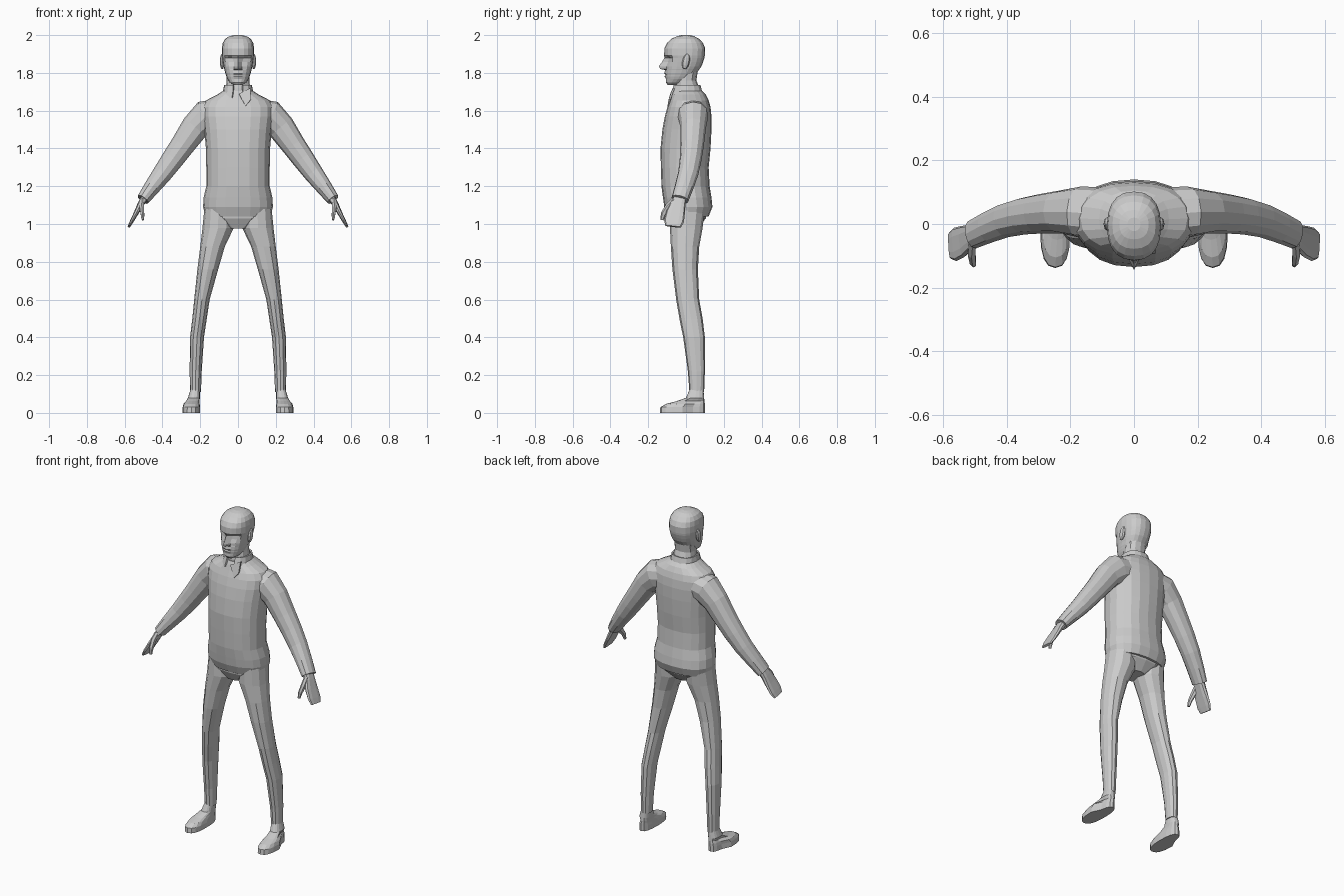
import bpy, bmesh, math
from mathutils import Vector, Matrix


def curve_pt(a, p):
    """Point on a unit rounded square, starting at the front (-y)."""
    c, s = math.sin(a), -math.cos(a)
    return (math.copysign(abs(c) ** (2 / p), c), math.copysign(abs(s) ** (2 / p), s))


def flat_ring(z, xi, xo, yf, yb, n=16, p=2.3, gap=0.0):
    """Horizontal section from xi to xo and yf to yb; gap leaves the front open."""
    pts = []
    for i in range(n):
        a = gap + (2 * math.pi - 2 * gap) * i / (n - 1) if gap else 2 * math.pi * i / n
        u, v = curve_pt(a, p)
        pts.append(Vector(((xi + xo) / 2 + u * (xo - xi) / 2,
                           (yf + yb) / 2 + v * (yb - yf) / 2, z)))
    return pts


def path_rings(stations, n=10, p=2.2):
    """Sections square to a path; each station is x, y, z, thickness, depth."""
    c = [Vector(s[:3]) for s in stations]
    rings = []
    for i, s in enumerate(stations):
        t = (c[min(i + 1, len(c) - 1)] - c[max(i - 1, 0)]).normalized()
        u = Vector((0, 1, 0)).cross(t).normalized()
        v = t.cross(u)
        ring = []
        for k in range(n):
            a, b = curve_pt(2 * math.pi * k / n, p)
            ring.append(c[i] + u * a * s[3] + v * b * s[4])
        rings.append(ring)
    return rings


def loft(name, rings, mirror=False, closed=True):
    bm = bmesh.new()
    vs = [[bm.verts.new(q) for q in r] for r in rings]
    n = len(rings[0])
    for r0, r1 in zip(vs, vs[1:]):
        for i in range(n if closed else n - 1):
            j = (i + 1) % n
            bm.faces.new((r0[i], r0[j], r1[j], r1[i]))
    if closed:
        bm.faces.new(vs[0][::-1])
        bm.faces.new(vs[-1])
    bmesh.ops.recalc_face_normals(bm, faces=bm.faces)
    return finish(name, bm, mirror)


def finish(name, bm, mirror=False):
    me = bpy.data.meshes.new(name)
    bm.to_mesh(me)
    bm.free()
    ob = bpy.data.objects.new(name, me)
    bpy.context.collection.objects.link(ob)
    if mirror:
        ob.modifiers.new("Mirror", 'MIRROR')
    return ob


def sym(rows, **kw):
    return [flat_ring(z, -w, w, f, b, **kw) for z, w, f, b in rows]


# Jacket body, hem to neckline
loft("jacket", sym([
    (1.04, .172, -.095, .120), (1.09, .185, -.115, .140), (1.14, .182, -.122, .135),
    (1.20, .168, -.130, .125), (1.30, .168, -.133, .120), (1.40, .170, -.135, .130),
    (1.50, .178, -.125, .135), (1.57, .188, -.112, .135), (1.62, .188, -.098, .130),
    (1.655, .168, -.085, .120), (1.685, .11, -.075, .105), (1.705, .08, -.065, .085)],
    n=20))

# Neck
loft("neck", sym([(1.68, .072, -.062, .078), (1.72, .064, -.058, .070),
                  (1.76, .060, -.050, .055), (1.83, .060, -.040, .065)], n=12))

# Collar, open at the front, with one folded flap
collar = loft("collar", sym([(1.67, .092, -.088, .098), (1.70, .080, -.080, .088),
                             (1.735, .074, -.068, .078)], n=14, gap=.3), closed=False)
bm = bmesh.new()
bm.faces.new([bm.verts.new(q) for q in ((.005, -.083, 1.69), (.04, -.098, 1.625),
                                        (.068, -.092, 1.66), (.066, -.07, 1.72))])
flap = finish("collar_flap", bm)
for ob in (collar, flap):
    ob.modifiers.new("Solidify", 'SOLIDIFY').thickness = .01

# Pelvis
loft("pelvis", sym([(1.10, .172, -.095, .12), (1.03, .165, -.088, .105),
                    (.975, .06, -.06, .06)], n=16))

# Trouser legs
loft("leg", [flat_ring(*r, n=12, p=2.2) for r in (
    (1.08, .03, .178, -.085, .100), (.98, .022, .188, -.085, .088),
    (.88, .07, .200, -.080, .070), (.76, .105, .215, -.072, .063),
    (.60, .150, .232, -.052, .070), (.50, .165, .242, -.035, .088),
    (.40, .180, .254, -.015, .100), (.22, .192, .256, .010, .100),
    (.11, .196, .254, .018, .096))], mirror=True)

# Shoes
shoe = [flat_ring(*r, n=16, p=2.5) for r in (
    (0, .200, .295, -.138, .100), (.03, .200, .293, -.136, .100),
    (.048, .203, .288, -.105, .100), (.062, .205, .278, -.050, .098),
    (.080, .202, .265, .000, .096), (.130, .202, .250, .022, .092))]
for ring in shoe:
    for q in ring:
        if q.y > 0 and q.z < .07:      # slim the heel
            q.x = .232 + (q.x - .243) * .75
loft("shoe", shoe, mirror=True)

# Sleeves
loft("sleeve", path_rings([
    (.09, .030, 1.585, .080, .085), (.17, .038, 1.568, .088, .080),
    (.228, .038, 1.512, .074, .068), (.295, .032, 1.415, .064, .062),
    (.345, .025, 1.345, .059, .058), (.40, .012, 1.268, .052, .054),
    (.455, -.010, 1.195, .043, .050), (.503, -.032, 1.130, .034, .046)],
    n=12), mirror=True)

# Mitten-like hands and thumbs
loft("hand", path_rings([
    (.495, -.030, 1.140, .020, .034), (.515, -.042, 1.105, .017, .040),
    (.538, -.055, 1.060, .013, .050), (.562, -.064, 1.015, .010, .053),
    (.577, -.068, .987, .007, .042)], n=10, p=3), mirror=True)
loft("thumb", path_rings([
    (.508, -.060, 1.125, .013, .018), (.510, -.092, 1.090, .013, .020),
    (.506, -.118, 1.055, .011, .015), (.503, -.128, 1.022, .007, .009)],
    n=6), mirror=True)

# Head: last two values push the centre line forward and the eye line back
head = []
for z, w, f, b, nose, eye in (
        (1.737, .026, -.098, -.040, 0, 0), (1.750, .044, -.107, -.005, 0, 0),
        (1.768, .056, -.106, .025, 0, 0), (1.782, .062, -.108, .040, .006, 0),
        (1.789, .064, -.108, .048, -.002, 0), (1.797, .067, -.109, .055, .007, 0),
        (1.815, .071, -.108, .068, .002, 0), (1.821, .073, -.108, .072, .028, 0),
        (1.835, .076, -.108, .082, .036, 0), (1.858, .080, -.107, .091, .020, .008),
        (1.880, .083, -.108, .098, .006, .014), (1.893, .085, -.113, .100, .003, 0),
        (1.930, .085, -.114, .102, 0, 0), (1.958, .081, -.101, .090, 0, 0),
        (1.980, .068, -.078, .070, 0, 0), (1.994, .046, -.048, .044, 0, 0),
        (2.000, .020, -.022, .020, 0, 0)):
    ring = flat_ring(z, -w, w, f, b, n=20, p=2.35)
    ring[0].y -= nose
    for k in (1, 2, -1, -2):
        ring[k].y += eye
    if nose > .01:                     # narrow the nose
        for k in (1, -1):
            ring[k].x *= .75
    head.append(ring)
loft("head", head)

# Ears
bm = bmesh.new()
bmesh.ops.create_uvsphere(bm, u_segments=8, v_segments=6, radius=1,
                          matrix=Matrix.Translation((.084, .0, 1.86))
                          @ Matrix.Rotation(-.2, 4, 'X')
                          @ Matrix.Diagonal((.012, .02, .042, 1)))
finish("ear", bm, mirror=True)
